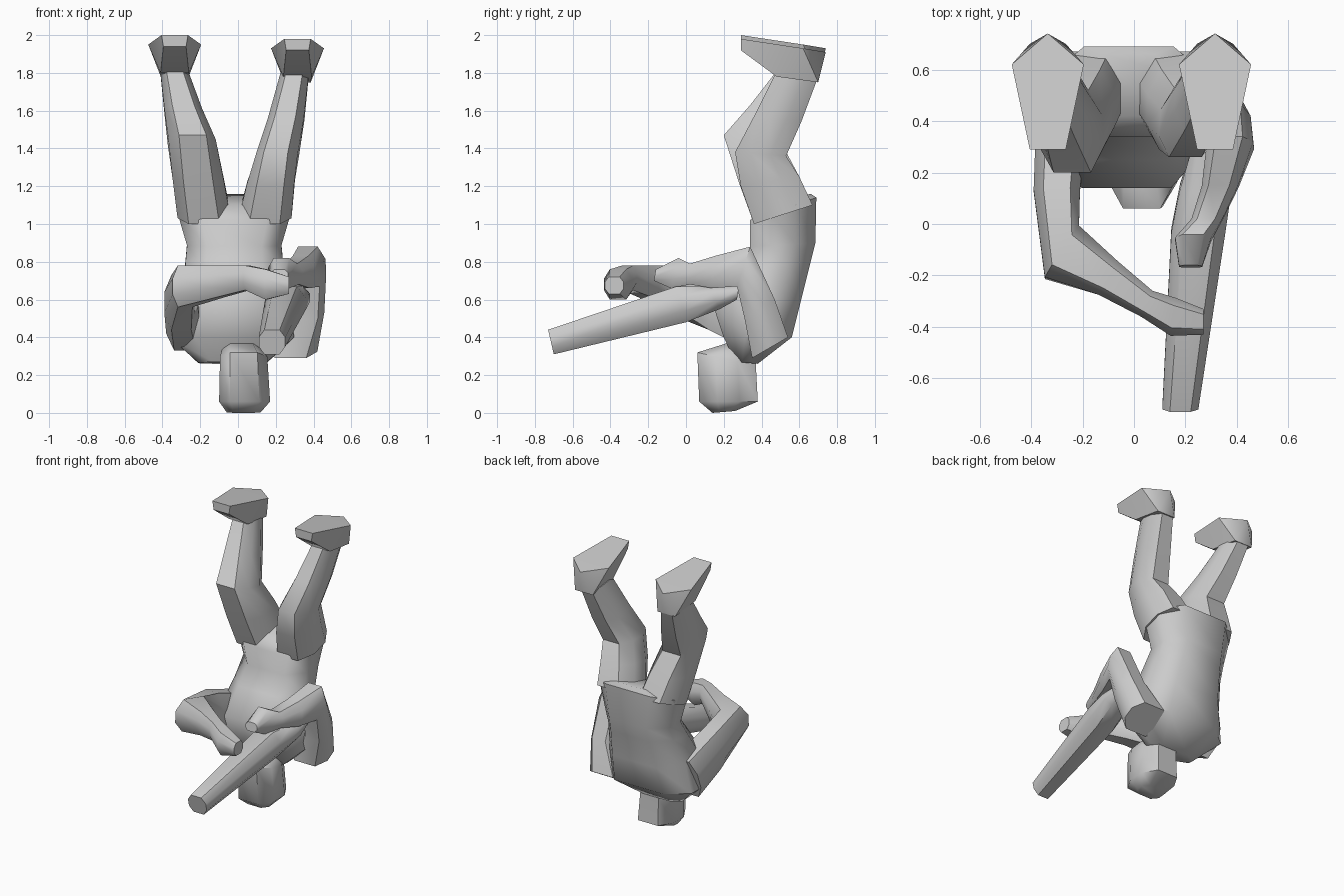
import bpy, bmesh, math
from mathutils import Vector

# Cross-section: s across the width, t from one end point (P) to the other (Q)
SHAPE = [(1, .38), (.58, 1), (-.58, 1), (-1, .38),
         (-1, -.38), (-.58, -1), (.58, -1), (1, -.38)]


def finish(name, bm):
    bmesh.ops.recalc_face_normals(bm, faces=bm.faces)
    me = bpy.data.meshes.new(name)
    bm.to_mesh(me)
    bm.free()
    ob = bpy.data.objects.new(name, me)
    bpy.context.collection.objects.link(ob)
    bpy.ops.object.select_all(action='DESELECT')
    ob.select_set(True)
    bpy.context.view_layer.objects.active = ob
    bpy.ops.object.shade_smooth_by_angle(angle=math.radians(50))
    return ob


def loft(name, sections):
    """Each section: point P, point Q, half width, optional side direction."""
    bm = bmesh.new()
    rings = []
    for p, q, w, *side in sections:
        p, q = Vector(p), Vector(q)
        u = Vector(side[0] if side else (1, 0, 0)).normalized() * w
        c, v = (p + q) / 2, (p - q) / 2
        rings.append([bm.verts.new(c + u * s + v * t) for s, t in SHAPE])
    n = len(SHAPE)
    for a, b in zip(rings, rings[1:]):
        for i in range(n):
            j = (i + 1) % n
            bm.faces.new((a[i], a[j], b[j], b[i]))
    bm.faces.new(rings[0])
    bm.faces.new(rings[-1])
    return finish(name, bm)


def foot(name, x, dz):
    bm = bmesh.new()
    bm.verts.new((x, .74, 1.93 + dz))
    for s in (-1, 1):
        for px, y, z in ((.14, .62, 1.95), (.07, .29, 2.0), (.06, .29, 1.94),
                         (.075, .48, 1.8), (.07, .70, 1.77)):
            bm.verts.new((x + s * px, y, z + dz))
    bmesh.ops.convex_hull(bm, input=bm.verts)
    return finish(name, bm)


# Head, pointing down and resting on the ground
loft("head", [
    ((.03, .14, .0), (.03, .26, .01), .09),
    ((.035, .07, .06), (.035, .38, .06), .135),
    ((.03, .06, .32), (.03, .37, .25), .125),
    ((.02, .22, .37), (.02, .37, .31), .10)])

# Torso, shoulders low and hips high
loft("torso", [
    ((-.03, .26, .27), (-.03, .38, .26), .18),
    ((-.04, .20, .40), (-.02, .56, .40), .33),
    ((-.03, .14, .58), (-.02, .61, .60), .30),
    ((-.02, .25, .76), (-.02, .66, .80), .26),
    ((-.02, .34, .88), (-.02, .685, .90), .25),
    ((-.02, .34, 1.02), (-.02, .69, 1.14), .30),
    ((-.02, .42, 1.10), (-.02, .66, 1.16), .18)])

# Legs raised and bent at the knee
loft("leg_a", [
    ((.14, .36, 1.00), (.15, .67, 1.10), .14),
    ((.17, .29, 1.20), (.18, .60, 1.25), .125),
    ((.20, .26, 1.38), (.22, .53, 1.36), .11),
    ((.25, .36, 1.57), (.26, .61, 1.54), .095),
    ((.30, .48, 1.81), (.30, .70, 1.78), .075)])
loft("leg_b", [
    ((-.18, .36, 1.00), (-.18, .67, 1.10), .14),
    ((-.21, .28, 1.22), (-.21, .60, 1.25), .135),
    ((-.24, .20, 1.47), (-.25, .52, 1.40), .125),
    ((-.29, .34, 1.63), (-.29, .61, 1.57), .10),
    ((-.335, .48, 1.81), (-.335, .70, 1.78), .075)])
foot("foot_a", .315, -.02)
foot("foot_b", -.335, 0)

# Long held tube
loft("held_tube", [
    ((.18, -.73, .44), (.18, -.70, .31), .07),
    ((.25, -.05, .67), (.25, .00, .48), .105),
    ((.28, .12, .67), (.28, .18, .55), .10),
    ((.29, .28, .68), (.29, .27, .60), .07)])

# Near arm, folded back over the tube
loft("arm_a", [
    ((.28, .35, .29), (.28, .54, .40), .14),
    ((.37, .31, .50), (.36, .47, .60), .09),
    ((.38, .27, .67), (.37, .34, .88), .09),
    ((.34, .14, .66), (.33, .15, .83), .07),
    ((.29, .02, .68), (.28, .02, .79), .06),
    ((.23, -.08, .66), (.23, -.04, .82), .07),
    ((.22, -.17, .70), (.22, -.16, .76), .045)])

# Far arm, reaching forward and across to the tube
loft("arm_b", [
    ((-.28, .45, .62), (-.28, .34, .33), .10),
    ((-.30, .14, .73), (-.30, .12, .44), .09),
    ((-.28, -.10, .78), (-.28, -.12, .56), .12, (.55, .83, 0)),
    ((-.10, -.21, .78), (-.10, -.21, .61), .075, (.5, .86, 0)),
    ((.05, -.31, .78), (.05, -.31, .65), .055, (.4, .9, 0)),
    ((.15, -.36, .76), (.15, -.36, .60), .075, (.1, 1, 0)),
    ((.27, -.38, .72), (.27, -.38, .63), .05, (0, 1, 0))])
